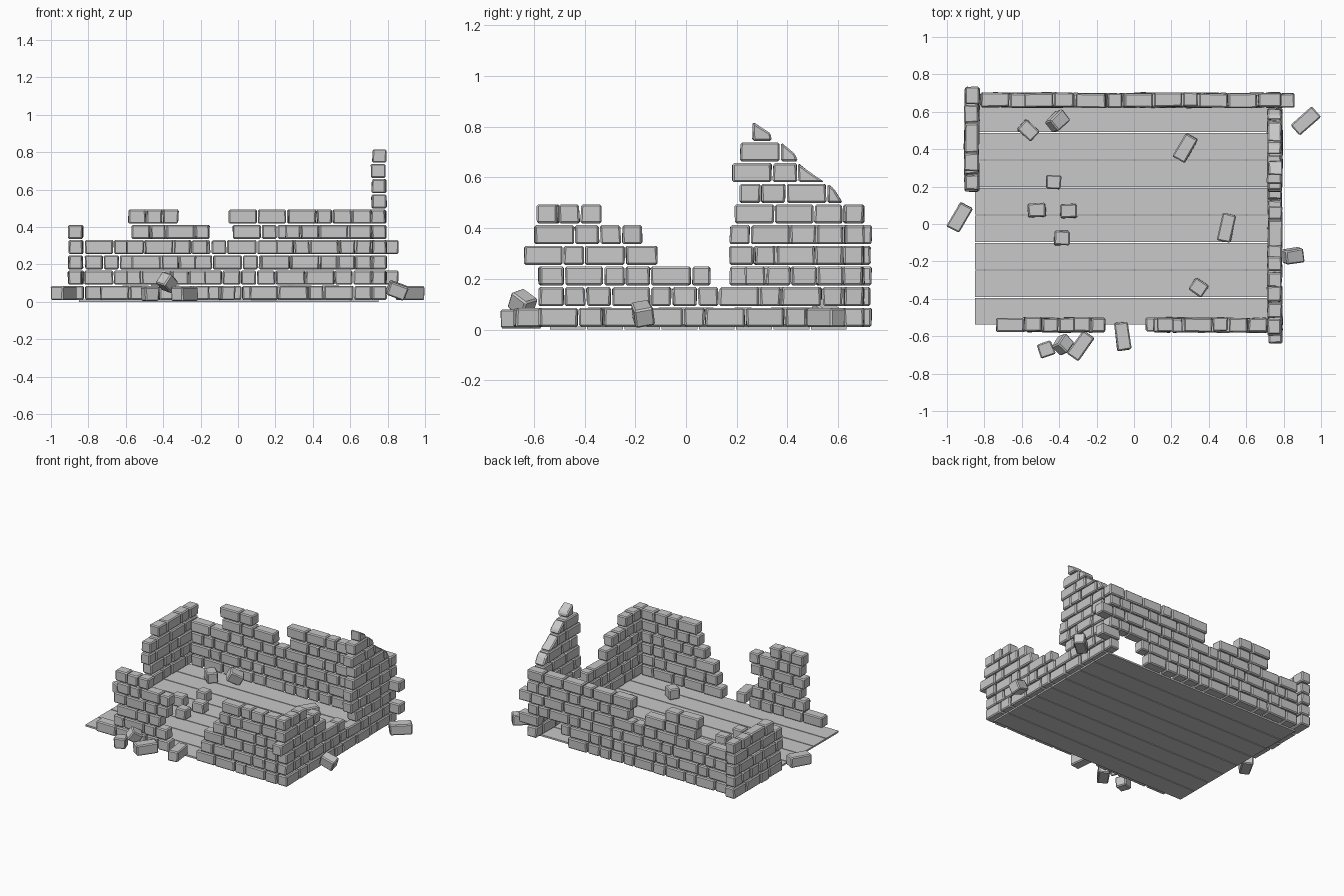
import bpy, bmesh, random
from math import radians
from mathutils import Matrix, Vector, Euler

if "Cube" in bpy.data.objects:
    bpy.data.objects.remove(bpy.data.objects["Cube"])

random.seed(4)
PITCH, H, T = 0.0815, 0.075, 0.075   # course spacing, brick height, brick depth

stone = bpy.data.materials.new("grey stone")
stone.diffuse_color = (0.58, 0.58, 0.58, 1)
stone.use_nodes = True
stone.node_tree.nodes["Principled BSDF"].inputs["Base Color"].default_value = stone.diffuse_color


def brick(bm, mat, length, depth=T, height=H, slope=None, wobble=0.003):
    """One slightly uneven block; slope = (inset, drop) chips its far top edge."""
    for v in bmesh.ops.create_cube(bm, size=1)["verts"]:
        s = v.co.copy()
        v.co = Vector((s.x * length, s.y * depth, s.z * height))
        v.co += Vector((random.uniform(-wobble, wobble), random.uniform(-wobble, wobble), 0))
        if slope and s.x > 0 and s.z > 0:
            v.co.x -= slope[0]
            v.co.z -= slope[1]
        v.co = mat @ v.co


def finish(name, bm, bevel=0.007):
    bmesh.ops.recalc_face_normals(bm, faces=bm.faces)
    me = bpy.data.meshes.new(name)
    bm.to_mesh(me)
    bm.free()
    me.materials.append(stone)
    ob = bpy.data.objects.new(name, me)
    bpy.context.collection.objects.link(ob)
    if bevel:
        m = ob.modifiers.new("worn edges", "BEVEL")
        m.width, m.segments, m.limit_method = bevel, 1, "NONE"
    return ob


def split(a, b):
    """Break a span into a run of long and short bricks."""
    cuts, last = [a], None
    while b - cuts[-1] > 0.21:
        last = random.choice([n for n in (0.085, 0.1, 0.155, 0.16) if n != last])
        cuts.append(cuts[-1] + last)
    if b - cuts[-1] > 0.165:
        cuts.append((cuts[-1] + b) / 2)
    return cuts + [b]


def wall(name, axis, offset, rows, slopes={}):
    """rows: for each course, the spans (start, end) filled with bricks."""
    bm = bmesh.new()
    for i, spans in enumerate(rows):
        z = 0.011 + i * PITCH + H / 2
        for a, b in spans:
            cuts = split(a, b)
            for k, (p, q) in enumerate(zip(cuts, cuts[1:])):
                mid, off = (p + q) / 2, offset + random.uniform(-0.004, 0.004)
                if axis == "x":
                    mat = Matrix.Translation((mid, off, z))
                else:
                    mat = Matrix.Translation((off, mid, z)) @ Matrix.Rotation(radians(90), 4, "Z")
                end = k == len(cuts) - 2
                brick(bm, mat, q - p - 0.006, slope=slopes.get(i) if end else None)
    finish(name, bm)


# Back wall: opening low at the right, notches along the top
wall("back_wall", "x", 0.662, [
    [(-0.82, 0.46), (0.71, 0.79)],
    [(-0.825, 0.52), (0.70, 0.86)],
    [(-0.82, 0.79)],
    [(-0.82, 0.86)],
    [(-0.57, -0.15), (-0.03, 0.79)],
    [(-0.59, -0.32), (-0.055, 0.79)]])

# Front wall, two stumps either side of the doorway
wall("front_wall_left", "x", -0.54, [
    [(-0.74, -0.15)],
    [(-0.60, -0.17)],
    [(-0.57, -0.22)],
    [(-0.60, -0.16)],
    [(-0.57, -0.15)],
    [(-0.59, -0.315)]])
wall("front_wall_right", "x", -0.54, [
    [(0.06, 0.715)],
    [(0.10, 0.715)],
    [(0.12, 0.715)],
    [(0.20, 0.715)],
    [(0.25, 0.715)],
    [(0.265, 0.715)]])

# Left wall, short return at the back corner
wall("left_wall", "y", -0.867, [
    [(0.17, 0.735)],
    [(0.20, 0.73)],
    [(0.17, 0.735)],
    [(0.18, 0.73)],
    [(0.28, 0.735)]])

# Right wall with a broken gable peak
wall("right_wall", "y", 0.753, [
    [(-0.58, 0.62)],
    [(-0.58, 0.62)],
    [(-0.58, 0.10), (0.23, 0.62)],
    [(-0.64, -0.11), (0.17, 0.62)],
    [(-0.60, -0.17), (0.17, 0.62)],
    [(-0.59, -0.33), (0.19, 0.62)],
    [(0.21, 0.62)],
    [(0.18, 0.55)],
    [(0.21, 0.445)],
    [(0.26, 0.34)]],
    slopes={6: (0.03, 0.02), 7: (0.06, 0.035), 8: (0.01, 0.045), 9: (0.005, 0.045)})

# Floor planks
bm = bmesh.new()
for i in range(8):
    y = -0.54 + 0.147 * (i + 0.5)
    brick(bm, Matrix.Translation((-0.05, y, 0.006)), 1.6, 0.141, 0.012, wobble=0)
finish("floor_planks", bm, 0)

# Fallen bricks: x, y, z, length, turn, tilt
fallen = [
    (-0.565, 0.50, 0.05, 0.10, -42, 0), (-0.41, 0.55, 0.065, 0.10, 45, 28),
    (0.275, 0.405, 0.05, 0.145, 60, 0), (0.495, -0.02, 0.05, 0.15, 78, 0),
    (0.345, -0.34, 0.05, 0.085, -35, 0), (0.92, 0.55, 0.047, 0.15, 42, 0),
    (0.85, -0.17, 0.062, 0.10, 8, 20), (-0.932, 0.035, 0.047, 0.15, 60, 0),
    (-0.43, 0.225, 0.05, 0.08, 0, 0), (-0.52, 0.075, 0.05, 0.095, 3, 0),
    (-0.35, 0.07, 0.05, 0.088, 2, 0), (-0.385, -0.075, 0.05, 0.08, 0, 0),
    (-0.47, -0.67, 0.042, 0.08, 20, 0), (-0.38, -0.645, 0.105, 0.085, 55, 32),
    (-0.285, -0.65, 0.042, 0.15, 55, 0), (-0.06, -0.60, 0.047, 0.15, 97, 0)]
bm = bmesh.new()
for x, y, z, length, turn, tilt in fallen:
    rot = Euler((radians(tilt * 0.5), radians(tilt), radians(turn))).to_matrix().to_4x4()
    brick(bm, Matrix.Translation((x, y, z)) @ rot, length)
finish("fallen_bricks", bm)
